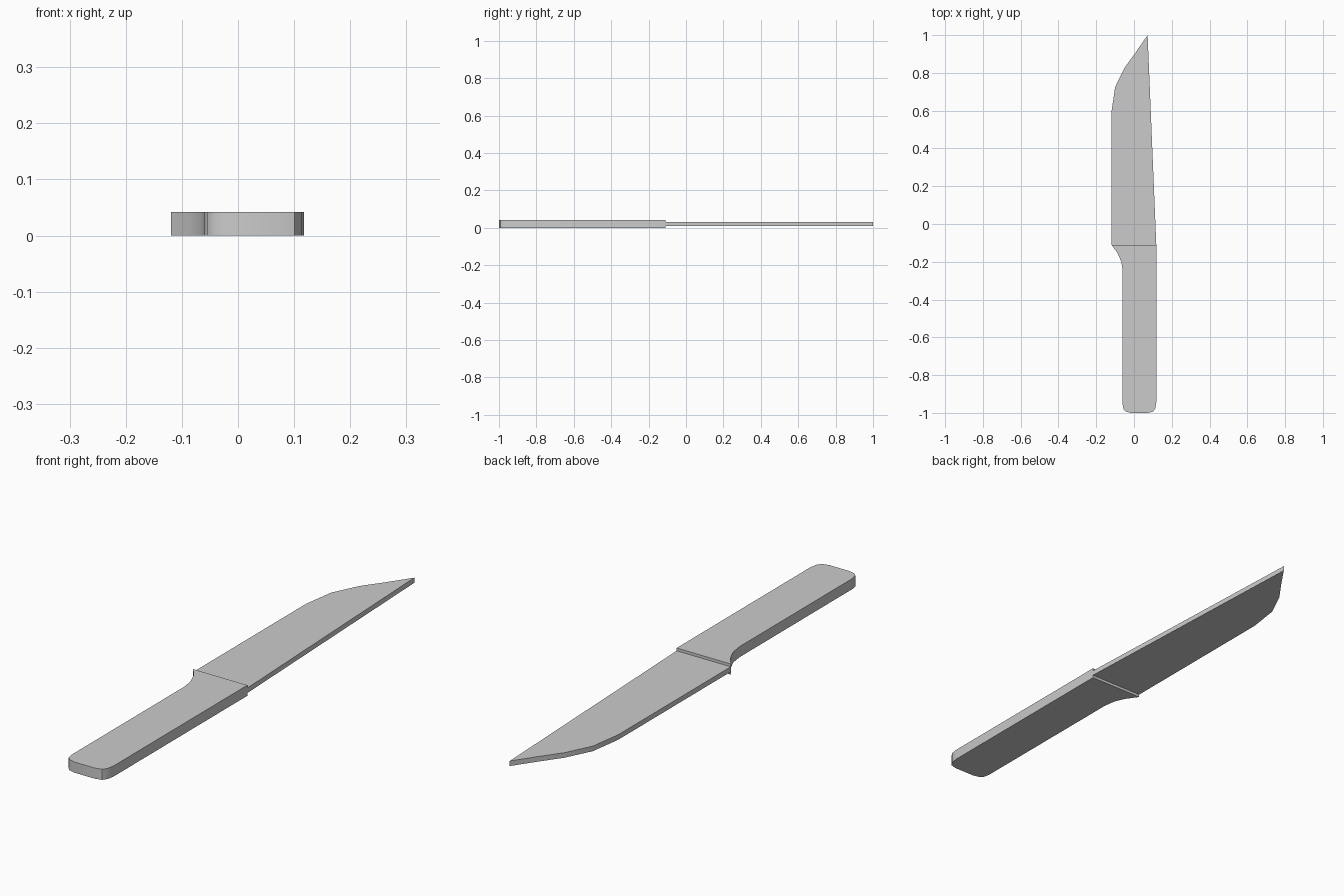
import bpy
import bmesh
import math

cube = bpy.data.objects.get("Cube")
if cube:
    bpy.data.objects.remove(cube, do_unlink=True)

grey = bpy.data.materials.new("plain grey")
grey.use_nodes = True
colour = (0.6, 0.6, 0.6, 1)
grey.diffuse_color = colour
grey.node_tree.nodes["Principled BSDF"].inputs["Base Color"].default_value = colour


def plate(name, outline, bottom, top):
    """Extrude a counter-clockwise outline between two heights."""
    bm = bmesh.new()
    face = bm.faces.new([bm.verts.new((x, y, bottom)) for x, y in outline])
    extruded = bmesh.ops.extrude_face_region(bm, geom=[face])["geom"]
    for item in extruded:
        if isinstance(item, bmesh.types.BMVert):
            item.co.z = top
    bmesh.ops.recalc_face_normals(bm, faces=bm.faces)
    mesh = bpy.data.meshes.new(name)
    bm.to_mesh(mesh)
    bm.free()
    mesh.materials.append(grey)
    obj = bpy.data.objects.new(name, mesh)
    bpy.context.collection.objects.link(obj)
    bpy.ops.object.select_all(action="DESELECT")
    obj.select_set(True)
    bpy.context.view_layer.objects.active = obj
    bpy.ops.object.shade_smooth_by_angle(angle=math.radians(35))
    return obj


# Blade: straight spine, belly curving up to the point
plate("blade", [(0.118, -0.11), (0.072, 1.0), (0.01, 0.91), (-0.048, 0.83),
                (-0.10, 0.725), (-0.119, 0.595), (-0.119, -0.11)], 0.011, 0.031)

# Handle: rounded butt and a finger guard flaring out to the blade
plate("handle", [(0.118, -0.11), (-0.119, -0.11), (-0.087, -0.155),
                 (-0.067, -0.20), (-0.060, -0.25), (-0.060, -0.955),
                 (-0.055, -0.98), (-0.043, -0.993), (-0.015, -1.0),
                 (0.073, -1.0), (0.101, -0.993), (0.113, -0.975),
                 (0.118, -0.945)], 0.0, 0.042)
